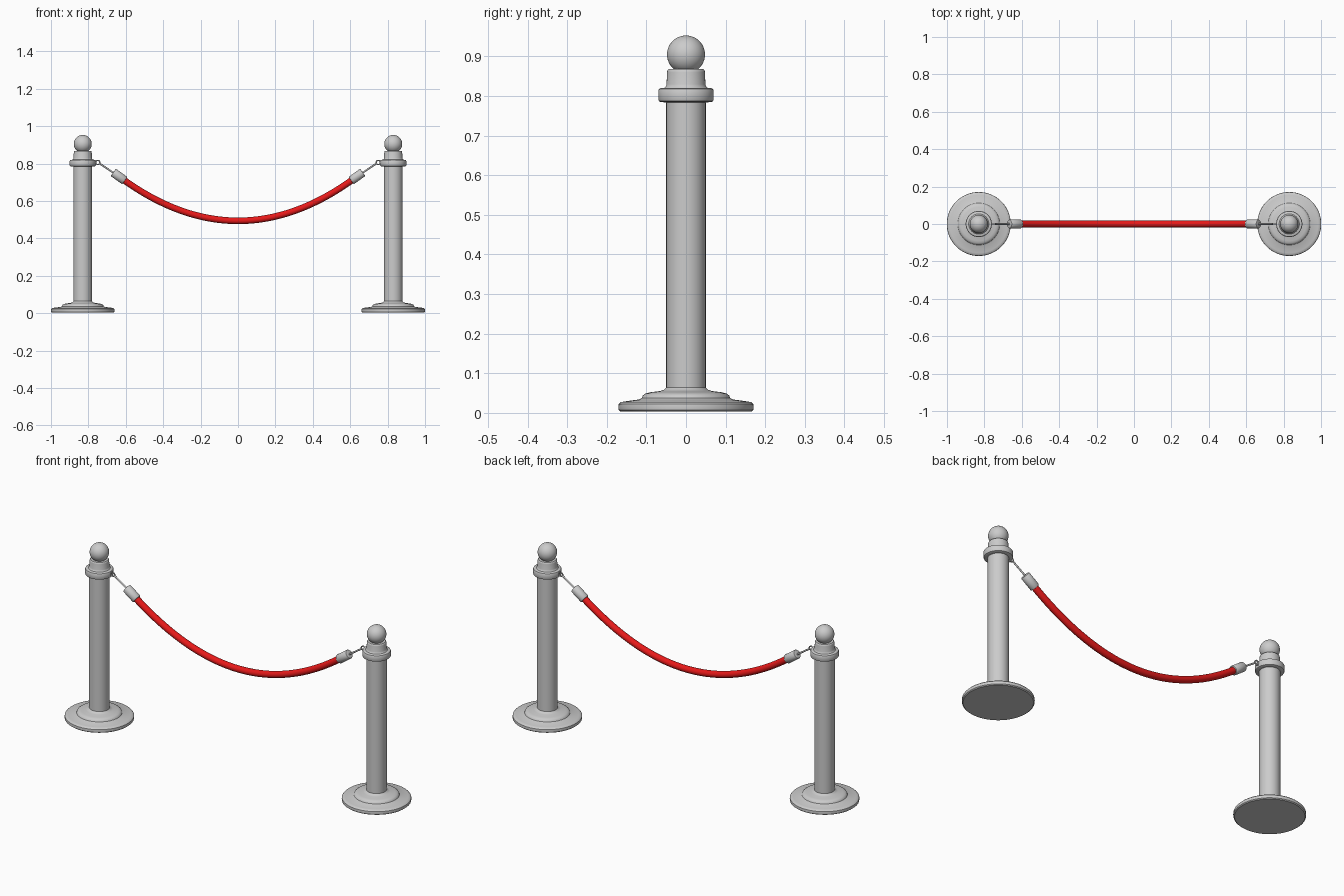
import bpy, bmesh, math
from mathutils import Vector, Matrix

if "Cube" in bpy.data.objects:
    bpy.data.objects.remove(bpy.data.objects["Cube"])

POST_X = 0.83


def finish(name, bm, matrix, angle=35, material=None):
    bmesh.ops.remove_doubles(bm, verts=bm.verts, dist=1e-6)
    bmesh.ops.recalc_face_normals(bm, faces=bm.faces)
    mesh = bpy.data.meshes.new(name)
    bm.to_mesh(mesh)
    bm.free()
    ob = bpy.data.objects.new(name, mesh)
    bpy.context.collection.objects.link(ob)
    ob.matrix_world = matrix
    if material:
        mesh.materials.append(material)
    bpy.ops.object.select_all(action='DESELECT')
    ob.select_set(True)
    bpy.context.view_layer.objects.active = ob
    bpy.ops.object.shade_smooth_by_angle(angle=math.radians(angle))
    return ob


def lathe(name, profile, matrix, steps=64):
    """Spin a (radius, height) profile around the local z axis."""
    bm = bmesh.new()
    vs = [bm.verts.new((r, 0, z)) for r, z in profile]
    es = [bm.edges.new(p) for p in zip(vs, vs[1:])]
    bmesh.ops.spin(bm, geom=vs + es, axis=(0, 0, 1), cent=(0, 0, 0),
                   angle=math.tau, steps=steps, use_duplicate=False)
    return finish(name, bm, matrix)


def tube(name, path, radius, closed=False, sides=20, material=None):
    """Sweep a circle along a path lying in the xz plane."""
    bm = bmesh.new()
    n = len(path)
    rings = []
    for i, p in enumerate(path):
        a = path[i - 1] if closed or i else p
        b = path[(i + 1) % n] if closed or i < n - 1 else p
        t = (b - a).normalized()
        nrm = Vector((-t.z, 0, t.x))
        rings.append([bm.verts.new(p + radius * (math.cos(k * math.tau / sides) * nrm
                      + math.sin(k * math.tau / sides) * Vector((0, 1, 0))))
                      for k in range(sides)])
    pairs = list(zip(rings, rings[1:])) + ([(rings[-1], rings[0])] if closed else [])
    for r0, r1 in pairs:
        for k in range(sides):
            j = (k + 1) % sides
            bm.faces.new((r0[k], r0[j], r1[j], r1[k]))
    if not closed:
        bm.faces.new(rings[0])
        bm.faces.new(rings[-1])
    return finish(name, bm, Matrix(), 50, material)


# Profiles as (radius, height)
base = [(0, 0.003), (0.165, 0.003), (0.17, 0.007), (0.171, 0.014), (0.17, 0.022),
        (0.165, 0.027), (0.155, 0.029), (0.118, 0.034), (0.112, 0.037), (0.109, 0.044),
        (0.102, 0.049), (0.09, 0.052), (0.066, 0.055), (0.056, 0.058), (0.05, 0.064),
        (0.05, 0.79), (0, 0.79)]
collar = [(0, 0.784), (0.05, 0.784), (0.064, 0.785), (0.068, 0.787), (0.07, 0.791),
          (0.07, 0.814), (0.068, 0.818), (0.064, 0.82), (0.054, 0.821), (0.051, 0.824),
          (0.049, 0.83), (0.048, 0.86), (0.047, 0.865), (0.044, 0.868), (0, 0.868)]
ball = [(0.048 * math.sin(math.pi * i / 24), 0.905 - 0.048 * math.cos(math.pi * i / 24))
        for i in range(25)]
ferrule = [(0, -0.038), (0.019, -0.038), (0.022, -0.037), (0.024, -0.034), (0.024, 0.034),
           (0.022, 0.037), (0.019, 0.038), (0, 0.038)]

# Posts with their rope fittings, mirrored in x
for side, s in (("left", -1), ("right", 1)):
    at = Matrix.Translation((s * POST_X, 0, 0))
    lathe(side + "_post", base, at)
    lathe(side + "_collar", collar, at)
    lathe(side + "_ball", ball, at, 48)
    # ring fixed to the collar
    tube(side + "_ring", [Vector((s * 0.75 + 0.011 * math.cos(a), 0, 0.806 + 0.011 * math.sin(a)))
         for a in (i * math.tau / 24 for i in range(24))], 0.0035, True, 12)
    # hook rod and end cap
    cap = Vector((s * 0.636, 0, 0.731))
    hook_end = Vector((s * 0.742, 0, 0.802))
    tube(side + "_hook", [cap, hook_end], 0.0045, sides=12)
    turn = Vector((s * 0.82, 0, 0.585)).to_track_quat('Z', 'Y').to_matrix().to_4x4()
    lathe(side + "_end_cap", ferrule, Matrix.Translation(cap) @ turn, 32)

# Hanging rope
red = bpy.data.materials.new("red")
red.diffuse_color = (0.8, 0.01, 0.01, 1)
red.use_nodes = True
red.node_tree.nodes["Principled BSDF"].inputs["Base Color"].default_value = red.diffuse_color
rope = [Vector((x, 0, 0.494 + 0.586 * x * x)) for x in (-0.63 + 1.26 * i / 48 for i in range(49))]
tube("rope", rope, 0.0175, sides=24, material=red)
